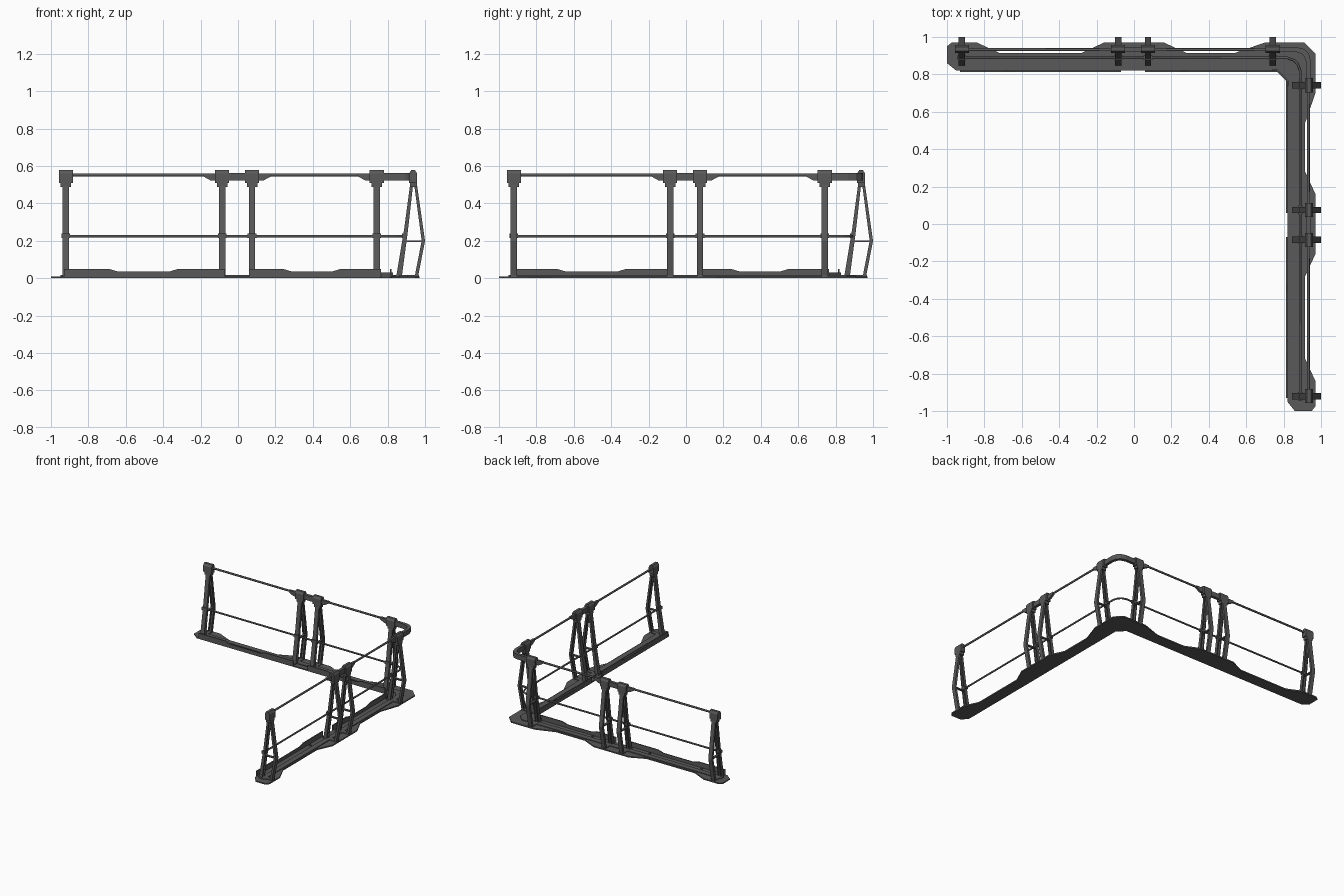
import bpy, bmesh
from mathutils import Vector

if "Cube" in bpy.data.objects:
    bpy.data.objects.remove(bpy.data.objects["Cube"])

POSTS = [-0.92, -0.085, 0.075, 0.742]   # positions along each arm
GREY = bpy.data.materials.new("dark_steel")
GREY.diffuse_color = (0.10, 0.10, 0.10, 1)
GREY.use_nodes = True
GREY.node_tree.nodes["Principled BSDF"].inputs["Base Color"].default_value = GREY.diffuse_color


def place(kind, a, b, c):
    # s = along arm, t = across arm, z = up; c is the extrusion coordinate
    return {"st": (a, b, c), "sz": (a, c, b), "tz": (c, a, b)}[kind]


def prism(bm, kind, pts, lo, hi):
    rings = [[bm.verts.new(place(kind, a, b, c)) for a, b in pts] for c in (lo, hi)]
    n = len(pts)
    bm.faces.new(rings[0])
    bm.faces.new(rings[1][::-1])
    for i in range(n):
        j = (i + 1) % n
        bm.faces.new((rings[0][i], rings[1][i], rings[1][j], rings[0][j]))


def box(bm, s0, s1, t0, t1, z0, z1):
    prism(bm, "st", [(s0, t0), (s1, t0), (s1, t1), (s0, t1)], z0, z1)


def finish(bm, name, swap=False):
    # the second arm is the first one reflected across the x = y diagonal
    if swap:
        for v in bm.verts:
            v.co = Vector((v.co.y, v.co.x, v.co.z))
    bmesh.ops.recalc_face_normals(bm, faces=bm.faces)
    me = bpy.data.meshes.new(name)
    bm.to_mesh(me)
    bm.free()
    me.materials.append(GREY)
    ob = bpy.data.objects.new(name, me)
    bpy.context.collection.objects.link(ob)
    return ob


def both(half):
    return half + [(y, x) for x, y in reversed(half)]


def corner_band(outer, inner):
    # plan outline following the whole L
    return both(outer) + both(inner)[::-1]


def tube(name, half, z, r):
    cu = bpy.data.curves.new(name, "CURVE")
    cu.dimensions = "3D"
    cu.bevel_depth, cu.bevel_resolution, cu.use_fill_caps = r, 1, True
    pts = both(half)
    sp = cu.splines.new("POLY")
    sp.points.add(len(pts) - 1)
    for p, (x, y) in zip(sp.points, pts):
        p.co = (x, y, z, 1)
    cu.materials.append(GREY)
    bpy.context.collection.objects.link(bpy.data.objects.new(name, cu))


# base plate, wider under the posts
bm = bmesh.new()
outer = [(-1, .86), (-1, .95), (-.975, .97), (-.84, .97), (-.72, .915), (-.28, .915),
         (-.16, .97), (.16, .97), (.28, .915), (.54, .915), (.7, .97), (.91, .97)]
inner = [(-.95, .82), (.76, .82)]
prism(bm, "st", corner_band(outer, inner), 0, .01)
finish(bm, "base_plate")

# raised strip on the base
bm = bmesh.new()
prism(bm, "st", corner_band([(-.95, .905), (.86, .905)], [(-.95, .862), (.82, .862)]), .009, .016)
finish(bm, "base_strip")

# long rails
tube("top_rail", [(-.92, .932), (.86, .932), (.9, .92)], .552, .008)
tube("middle_rail", [(-.92, .888), (.82, .888), (.856, .875)], .225, .007)

# bent top joiner at the corner
bm = bmesh.new()
prism(bm, "st", corner_band([(.74, .946), (.87, .946), (.91, .935)],
                            [(.74, .922), (.86, .922), (.895, .91)]), .522, .562)
finish(bm, "corner_joiner")

# low kerb at the inner corner
bm = bmesh.new()
prism(bm, "st", corner_band([(.74, .828), (.764, .828)], [(.74, .818), (.76, .818)]), .009, .032)
finish(bm, "corner_kerb")

# post side profiles in (t, z)
INNER = [(.846, .01), (.876, .01), (.908, .25), (.936, .5), (.92, .5), (.888, .26)]
INNER_WEB = [(.846, .01), (.853, .01), (.894, .26), (.927, .5), (.92, .5), (.888, .26)]
OUTER = [(.945, .01), (.963, .01), (1.0, .2), (.957, .5), (.942, .5), (.982, .2)]
OUTER_WEB = [(.956, .01), (.963, .01), (1.0, .2), (.957, .5), (.95, .5), (.993, .2)]
CAP = [(.915, .51), (.957, .51), (.957, .56), (.947, .578), (.926, .578), (.915, .56)]

for swap, arm in ((False, "back"), (True, "right")):
    for i, s in enumerate(POSTS):
        # bent A-frame post made of two channel legs and a cross bar
        bm = bmesh.new()
        for side in (-1, 1):
            for prof in (INNER, OUTER):
                c = s + side * .013
                prism(bm, "tz", prof, c - .004, c + .004)
        for web in (INNER_WEB, OUTER_WEB):
            prism(bm, "tz", web, s - .01, s + .01)
        box(bm, s - .009, s + .009, .895, .987, .194, .203)
        box(bm, s - .017, s + .017, .84, .967, .009, .016)
        finish(bm, f"{arm}_post_{i + 1}", swap)

        # clamp block holding the top rail
        bm = bmesh.new()
        prism(bm, "tz", CAP, s - .038, s + .038)
        box(bm, s - .028, s + .028, .919, .957, .488, .512)
        finish(bm, f"{arm}_clamp_{i + 1}", swap)

        # collar round the middle rail
        bm = bmesh.new()
        box(bm, s - .023, s + .023, .876, .9, .214, .238)
        finish(bm, f"{arm}_rail_collar_{i + 1}", swap)

    # tapered brackets under the top rail and the straight joiner
    bm = bmesh.new()
    for s, d in ((POSTS[1], -1), (POSTS[2], 1), (POSTS[3], -1)):
        prism(bm, "sz", [(s, .522), (s + d * .06, .522), (s + d * .1, .544),
                         (s + d * .1, .56), (s, .56)], .924, .942)
    box(bm, POSTS[1], POSTS[2], .922, .946, .522, .562)
    finish(bm, f"{arm}_rail_brackets", swap)

    # toe boards, taller near the posts
    bm = bmesh.new()
    for a, b, p, q in ((-.93, -.07, -.69, -.32), (.06, .765, .24, .55)):
        prism(bm, "sz", [(a, .005), (b, .005), (b, .05), (q, .05), (q - .05, .035),
                         (p + .05, .035), (p, .05), (a, .05)], .814, .822)
    finish(bm, f"{arm}_toe_boards", swap)

    # anchor bolts
    bm = bmesh.new()
    for s in (-.73, -.26, .26):
        r = bmesh.ops.create_cone(bm, cap_ends=True, segments=8, radius1=.009,
                                  radius2=.009, depth=.01)
        bmesh.ops.translate(bm, verts=r["verts"], vec=(s, .84, .012))
    finish(bm, f"{arm}_anchor_bolts", swap)
